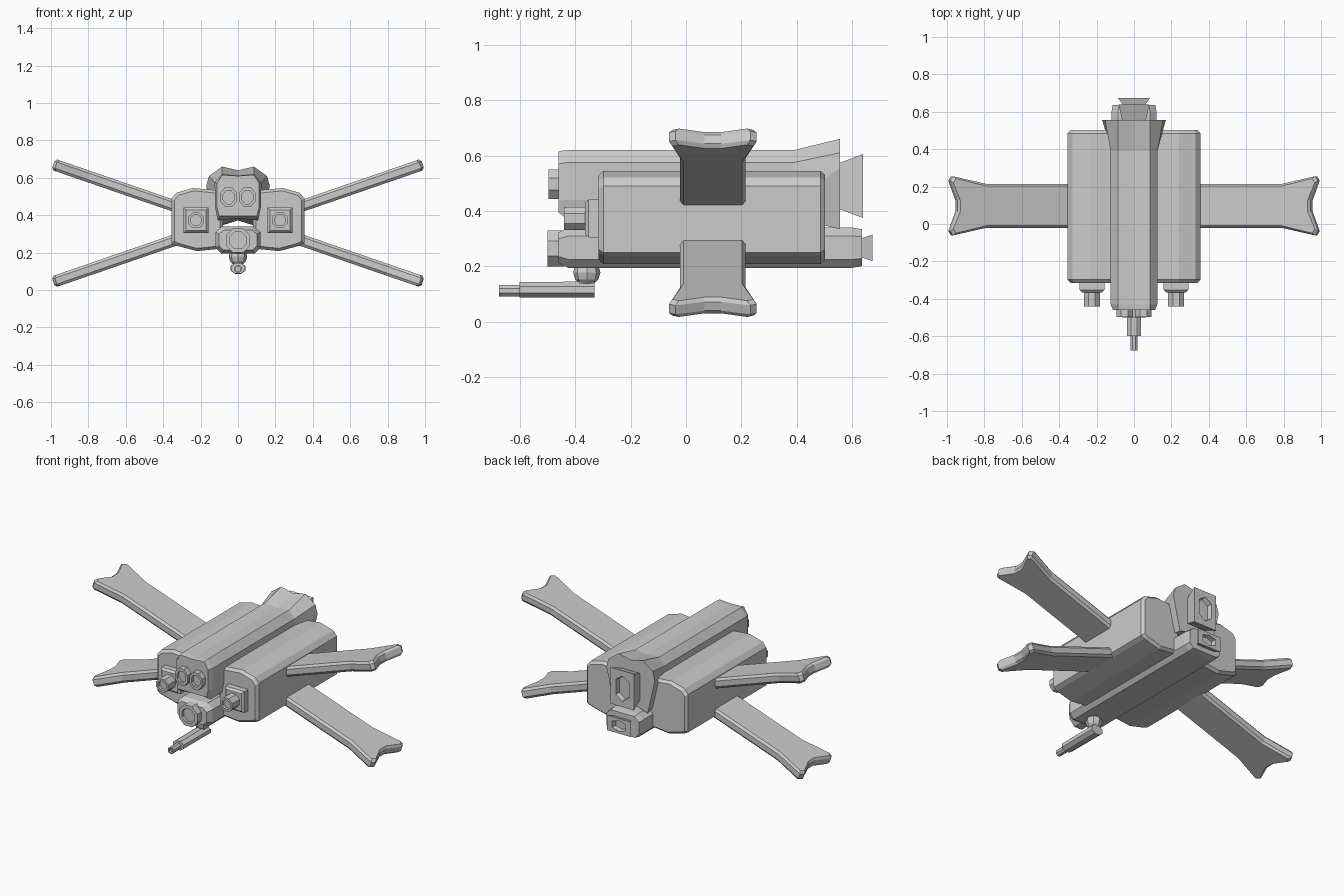
import bpy, bmesh, math
from mathutils import Vector

if "Cube" in bpy.data.objects:
    bpy.data.objects.remove(bpy.data.objects["Cube"])


def make(name, bm):
    bmesh.ops.recalc_face_normals(bm, faces=bm.faces[:])
    me = bpy.data.meshes.new(name)
    bm.to_mesh(me)
    bm.free()
    ob = bpy.data.objects.new(name, me)
    bpy.context.collection.objects.link(ob)
    return ob


def loft(name, sections):
    """Skin a list of (y, [(x, z), ...]) sections and cap both ends."""
    bm = bmesh.new()
    rings = [[bm.verts.new((x, y, z)) for x, z in pts] for y, pts in sections]
    n = len(rings[0])
    for a, b in zip(rings, rings[1:]):
        for i in range(n):
            j = (i + 1) % n
            bm.faces.new((a[i], a[j], b[j], b[i]))
    bm.faces.new(rings[0])
    bm.faces.new(rings[-1])
    return make(name, bm)


def inset(pts, d):
    """Shrink a section by about d on every side."""
    xs, zs = [p[0] for p in pts], [p[1] for p in pts]
    cx, cz = (max(xs) + min(xs)) / 2, (max(zs) + min(zs)) / 2
    kx, kz = 1 - 2 * d / (max(xs) - min(xs)), 1 - 2 * d / (max(zs) - min(zs))
    return [(cx + (x - cx) * kx, cz + (z - cz) * kz) for x, z in pts]


def sym(half):
    """Complete a right-hand half section running top to bottom."""
    return half + [(-x, z) for x, z in reversed(half) if x > 1e-6]


def ring(cx, cz, rx, rz, n=8):
    return [(cx + rx * math.cos(math.tau * (i + .5) / n) / math.cos(math.pi / n),
             cz + rz * math.sin(math.tau * (i + .5) / n) / math.cos(math.pi / n)) for i in range(n)]


def tube(name, cx, cz, rx, rz, back, front, n=8):
    """Barrel with a shallow recessed muzzle facing -y."""
    o, i = ring(cx, cz, rx, rz, n), ring(cx, cz, rx * .68, rz * .68, n)
    return loft(name, [(back, o), (front, o), (front, i), (front + .02, i)])


def nozzle(name, cz, y0, y1, a, b):
    """Flared square exhaust with a recessed six-sided opening."""
    def sq(w, h):
        return sym([(0, cz + h), (w, cz + h), (w, cz - h), (0, cz - h)])
    def hexa(w, h):
        return sym([(0, cz + h), (w, cz + h * .6), (w, cz - h * .6), (0, cz - h)])
    loft(name, [(y0, sq(*a)), (y1, sq(*b)), (y1, hexa(b[0] * .55, b[1] * .7)),
                (y1 - .03, hexa(b[0] * .5, b[1] * .65))])


# Upper fuselage with flared tail
body = sym([(0, .612), (.085, .62), (.125, .575), (.122, .44), (.108, .372), (0, .384)])
tail = sym([(0, .64), (.085, .66), (.155, .61), (.17, .555), (.12, .335), (0, .372)])
nose = sym([(0, .61), (.085, .615), (.112, .57), (.112, .44), (.1, .395), (0, .395)])
loft("upper_fuselage", [(-.46, nose), (-.43, body), (.39, body), (.555, tail)])
nozzle("upper_exhaust", .49, .545, .638, (.062, .08), (.082, .115))

# Lower fuselage
keel = sym([(.085, .34), (.12, .31), (.12, .225), (.09, .195)])
loft("lower_fuselage", [(-.46, inset(keel, .018)), (-.425, keel), (.60, keel), (.635, inset(keel, .006))])
nozzle("lower_exhaust", .267, .625, .673, (.05, .032), (.085, .048))
tube("nose_port", 0, .265, .065, .065, -.44, -.50)

# Side pods, guns and wings
A = math.radians(19)
D = Vector((math.cos(A), 0, math.sin(A)))   # along the wing
N = Vector((-math.sin(A), 0, math.cos(A)))  # through the wing
for s, side in ((1, "right"), (-1, "left")):
    pod = [(s * x, z) for x, z in ((.08, .525), (.13, .535), (.24, .545), (.33, .52), (.355, .49),
                                   (.355, .25), (.33, .237), (.22, .208), (.08, .222))]
    loft(side + "_pod", [(-.315, inset(pod, .015)), (-.298, pod), (.485, pod), (.502, inset(pod, .015))])
    base = [(s * .225 + x, .373 + z) for x, z in ((-.066, -.068), (.066, -.068), (.066, .068), (-.066, .068))]
    loft(side + "_gun_base", [(-.30, base), (-.352, base), (-.365, inset(base, .012))])
    tube(side + "_gun", s * .225, .373, .042, .042, -.355, -.44)
    tube(side + "_upper_port", s * .05, .497, .044, .053, -.44, -.497)

    half = [(0, .118), (.485, .118), (.67, .158), (.685, .135), (.645, .03)]
    outline = half + [(u, -y) for u, y in reversed(half)]
    for f, level in ((1, "upper"), (-1, "lower")):
        bm = bmesh.new()
        rows = []
        for t, d in ((-.031, .012), (-.017, 0), (.017, 0), (.031, .012)):
            row = []
            for u, y in outline:
                # chamfer the rim by pulling the outer skins in
                uu = u - d if u > .6 else u
                yy = y - math.copysign(d, y) if abs(y) > .1 else y
                p = Vector((.34, 0, .449)) + D * uu + N * t
                z = p.z if f > 0 else .715 - p.z
                row.append(bm.verts.new((s * p.x, .097 + yy, z)))
            rows.append(row)
        n = len(outline)
        for a, b in zip(rows, rows[1:]):
            for i in range(n):
                j = (i + 1) % n
                bm.faces.new((a[i], a[j], b[j], b[i]))
        bm.faces.new(rows[0])
        bm.faces.new(rows[-1])
        make(side + "_" + level + "_wing", bm)

# Chin gun: ball joint, receiver, barrel
bm = bmesh.new()
bmesh.ops.create_uvsphere(bm, u_segments=8, v_segments=6, radius=.049)
bmesh.ops.translate(bm, verts=bm.verts[:], vec=(0, -.358, .178))
make("chin_ball_joint", bm)
loft("chin_gun_post", [(-.385, ring(0, .145, .025, .03)), (-.335, ring(0, .145, .025, .03))])
loft("chin_gun_body", [(-.60, ring(0, .116, .038, .028)), (-.33, ring(0, .116, .04, .029))])
tube("chin_gun_barrel", 0, .112, .02, .02, -.59, -.675)
